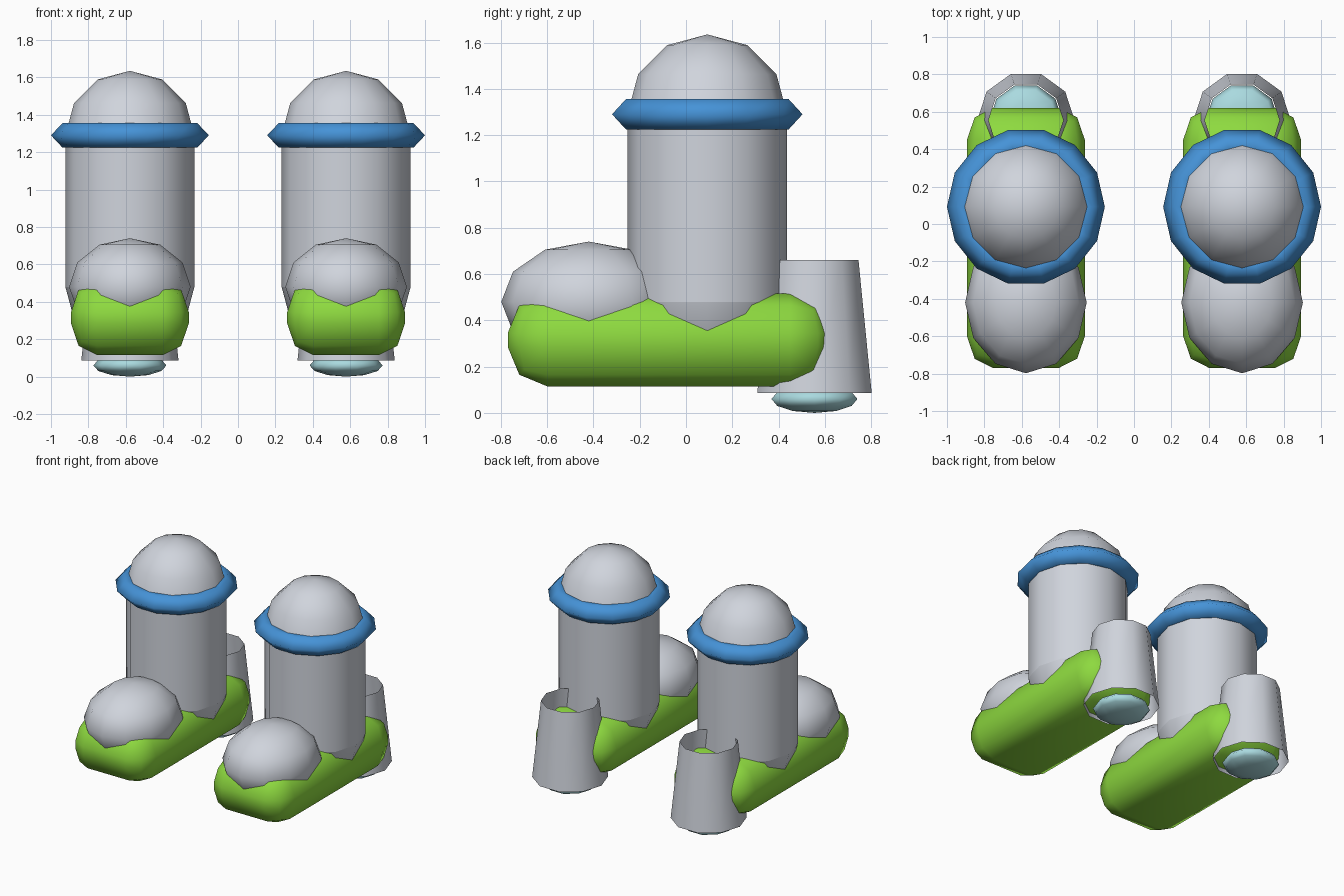
import bpy, bmesh, math
from mathutils import Vector

cube = bpy.data.objects.get("Cube")
if cube:
    bpy.data.objects.remove(cube, do_unlink=True)


def material(name, rgb):
    m = bpy.data.materials.new(name)
    m.use_nodes = True
    m.diffuse_color = (*rgb, 1)
    m.node_tree.nodes["Principled BSDF"].inputs["Base Color"].default_value = (*rgb, 1)
    return m


GREY = material("light_grey", (0.63, 0.66, 0.72))
BLUE = material("blue", (0.06, 0.29, 0.68))
GREEN = material("green", (0.27, 0.70, 0.05))
AQUA = material("pale_aqua", (0.40, 0.70, 0.74))


def finish(bm, name, mat, loc):
    bmesh.ops.recalc_face_normals(bm, faces=bm.faces)
    for f in bm.faces:
        f.smooth = True
    mesh = bpy.data.meshes.new(name)
    bm.to_mesh(mesh)
    bm.free()
    mesh.materials.append(mat)
    obj = bpy.data.objects.new(name, mesh)
    obj.location = loc
    bpy.context.collection.objects.link(obj)
    return obj


def lathe(name, mat, loc, profile, sides, scale=(1, 1, 1), closed=False):
    """Revolve (radius, height) points around z."""
    bm = bmesh.new()
    rings = []
    for r, z in profile:
        angles = [math.tau * i / sides for i in range(sides)]
        rings.append([bm.verts.new((r * math.cos(a) * scale[0], r * math.sin(a) * scale[1],
                                    z * scale[2])) for a in angles])
    pairs = list(zip(rings, rings[1:]))
    if closed:
        pairs.append((rings[-1], rings[0]))
    for low, high in pairs:
        for i in range(sides):
            j = (i + 1) % sides
            bm.faces.new((low[i], low[j], high[j], high[i]))
    bmesh.ops.remove_doubles(bm, verts=bm.verts, dist=1e-5)
    return finish(bm, name, mat, loc)


def half_circle(start=-90, stop=90):
    return [(math.cos(math.radians(a)), math.sin(math.radians(a)))
            for a in range(start, stop + 1, 30)]


def rounded_box(name, mat, loc, half, bevel, squeeze):
    """Bevelled box; squeeze narrows the rounding along x."""
    bm = bmesh.new()
    bmesh.ops.create_cube(bm, size=2)
    bmesh.ops.scale(bm, vec=Vector((half[0] / squeeze, half[1], half[2])), verts=bm.verts)
    bmesh.ops.bevel(bm, geom=bm.edges[:], offset=bevel, segments=2, profile=0.5,
                    affect='EDGES', clamp_overlap=True)
    bmesh.ops.scale(bm, vec=Vector((squeeze, 1, 1)), verts=bm.verts)
    return finish(bm, name, mat, loc)


LEG_R, LEG_Y, LEG_LOW, LEG_TOP = 0.345, 0.092, 0.48, 1.29
HEEL_Y = 0.555

for side, x in (("left", 0.578), ("right", -0.578)):
    # Shaft with a rounded bottom and a dome on top
    lathe(side + "_shaft", GREY, (x, LEG_Y, 0), [(LEG_R, LEG_LOW), (LEG_R, LEG_TOP)], 12)
    lathe(side + "_ankle", GREY, (x, LEG_Y, LEG_LOW), half_circle(stop=0), 12, (LEG_R,) * 3)
    lathe(side + "_dome", GREY, (x, LEG_Y, LEG_TOP), half_circle(start=0), 12, (LEG_R,) * 3)
    # Collar ring
    lathe(side + "_collar", BLUE, (x, LEG_Y, LEG_TOP),
          [(0.422, 0), (0.36, 0.066), (0.30, 0.066), (0.26, 0), (0.30, -0.066), (0.36, -0.066)],
          14, closed=True)
    # Foot and toe cap
    rounded_box(side + "_foot", GREEN, (x, -0.075, 0.315), (0.315, 0.695, 0.2), 0.17, 0.82)
    lathe(side + "_toe_cap", GREY, (x, -0.42, 0.48), half_circle(), 12, (0.325, 0.378, 0.26))
    # Open heel nozzle with a glowing core underneath
    lathe(side + "_heel_nozzle", GREY, (x, HEEL_Y, 0), [(0.26, 0.085), (0.2, 0.66)], 10)
    lathe(side + "_nozzle_core", AQUA, (x, HEEL_Y, 0.06), half_circle(), 10, (0.195, 0.195, 0.06))
